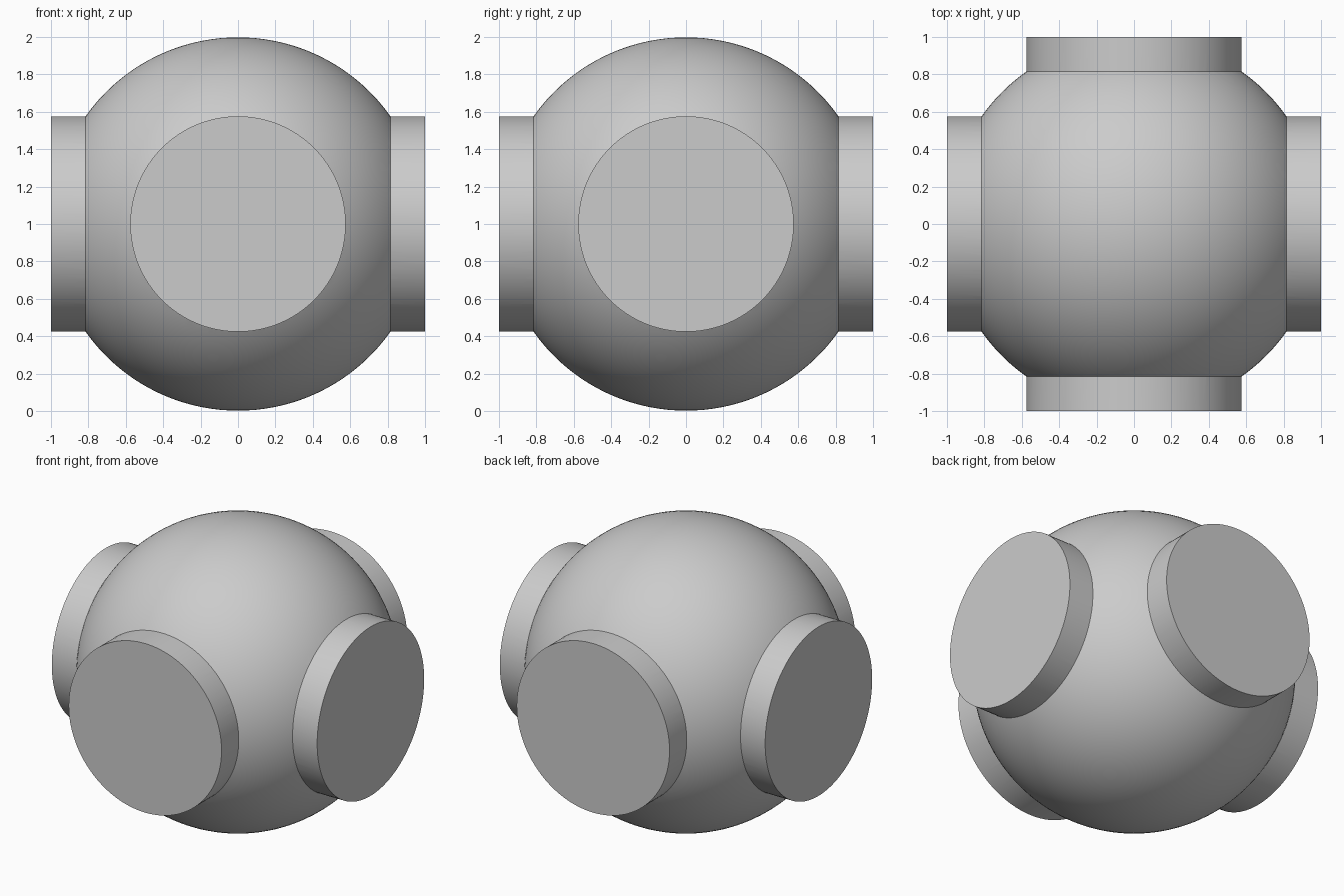
import bpy
import math

cube = bpy.data.objects.get("Cube")
if cube:
    bpy.data.objects.remove(cube, do_unlink=True)

RADIUS = 0.998        # ball
ROD_RADIUS = 0.576    # side stubs
CENTRE = (0, 0, 1)

grey = bpy.data.materials.new("light_grey")
grey.use_nodes = True
grey.diffuse_color = (0.6, 0.6, 0.6, 1)
grey.node_tree.nodes["Principled BSDF"].inputs["Base Color"].default_value = (0.6, 0.6, 0.6, 1)


def add_rod(name, rotation):
    """Round rod through the centre; its two ends form opposite stubs."""
    bpy.ops.mesh.primitive_cylinder_add(vertices=128, radius=ROD_RADIUS, depth=2,
                                        location=CENTRE, rotation=rotation)
    rod = bpy.context.object
    rod.name = name
    rod.data.materials.append(grey)
    rod.hide_render = True
    return rod


# Stub rods along x and y
rods = [add_rod("side_stubs", (0, math.pi / 2, 0)),
        add_rod("front_back_stubs", (math.pi / 2, 0, 0))]

# Ball body
bpy.ops.mesh.primitive_uv_sphere_add(segments=128, ring_count=64, radius=RADIUS,
                                     location=CENTRE)
body = bpy.context.object
body.name = "ball_body_with_stubs"
body.data.materials.append(grey)

# Merge the rods into the ball as one solid
for rod in rods:
    union = body.modifiers.new(rod.name, 'BOOLEAN')
    union.operation = 'UNION'
    union.solver = 'EXACT'
    union.object = rod
    bpy.ops.object.modifier_apply(modifier=union.name)
for rod in rods:
    bpy.data.objects.remove(rod, do_unlink=True)

# Smooth curves, crisp rims
bpy.ops.object.shade_smooth_by_angle(angle=math.radians(30))
